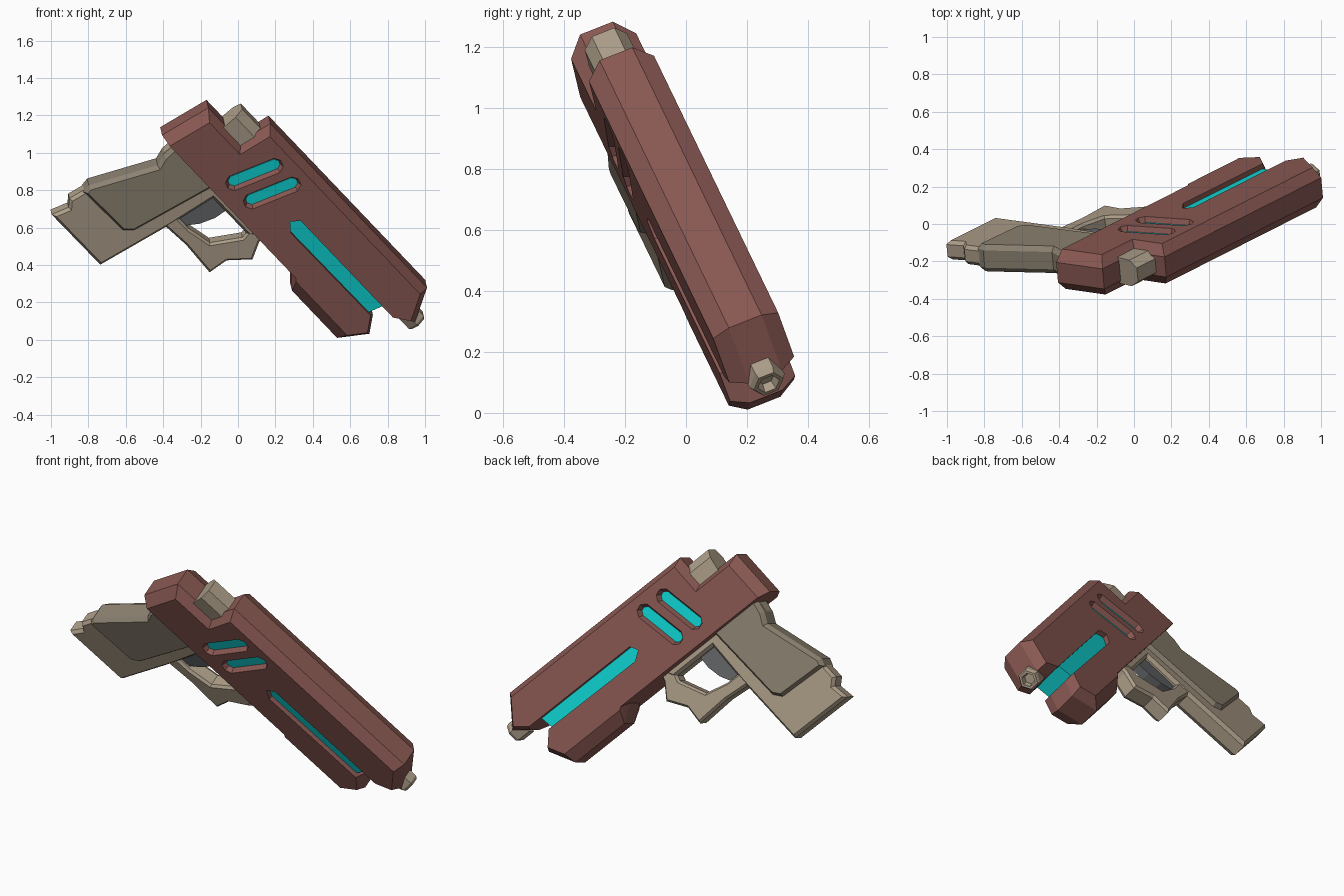
import bpy, bmesh, math
from mathutils import Vector

if "Cube" in bpy.data.objects:
    bpy.data.objects.remove(bpy.data.objects["Cube"])

# Tilted frame of the pistol: forward, up and sideways
FWD = Vector((0.652, 0.330, -0.683)).normalized()
SIDE = Vector((0.085, -0.927, -0.366))
SIDE = (SIDE - FWD * SIDE.dot(FWD)).normalized()
UP = SIDE.cross(FWD)
ORIGIN = Vector((0, -0.017, 0.6))


def place(s, t, h):
    return ORIGIN + FWD * s + UP * t + SIDE * h


def material(name, rgb):
    m = bpy.data.materials.new(name)
    m.diffuse_color = (*rgb, 1)
    m.use_nodes = True
    m.node_tree.nodes["Principled BSDF"].inputs["Base Color"].default_value = m.diffuse_color
    return m


MAROON = material("maroon", (0.25, 0.098, 0.085))
TAN = material("tan", (0.41, 0.335, 0.245))
DARK_TAN = material("dark tan", (0.265, 0.225, 0.165))
CYAN = material("cyan", (0.005, 0.66, 0.66))
GREY = material("grey", (0.13, 0.135, 0.14))


def inset(poly, dists):
    """Move every edge of a counter-clockwise polygon inwards by its own distance."""
    n = len(poly)
    if not isinstance(dists, (list, tuple)):
        dists = [dists] * n
    lines = []
    for i in range(n):
        a, b = Vector(poly[i]), Vector(poly[(i + 1) % n])
        d = (b - a).normalized()
        lines.append((a + Vector((-d.y, d.x)) * dists[i], d))
    out = []
    for i in range(n):
        (p, d), (q, e) = lines[i - 1], lines[i]
        cross = d.x * e.y - d.y * e.x
        w = q - p
        k = (w.x * e.y - w.y * e.x) / cross
        out.append(tuple(p + d * k))
    return out


def loft(name, mat, rings):
    """Skin rings of (s, t, h) points and cap both ends."""
    bm = bmesh.new()
    vs = [[bm.verts.new(place(*p)) for p in r] for r in rings]
    n = len(vs[0])
    for a, b in zip(vs, vs[1:]):
        for i in range(n):
            j = (i + 1) % n
            bm.faces.new((a[i], a[j], b[j], b[i]))
    bm.faces.new(vs[0][::-1])
    bm.faces.new(vs[-1])
    bmesh.ops.recalc_face_normals(bm, faces=bm.faces)
    mesh = bpy.data.meshes.new(name)
    bm.to_mesh(mesh)
    bm.free()
    mesh.materials.append(mat)
    ob = bpy.data.objects.new(name, mesh)
    bpy.context.collection.objects.link(ob)
    return ob


def ring(poly, h):
    return [(s, t, h) for s, t in poly]


def slab(name, mat, poly, half, edge=None, dists=0.015):
    """Side profile given thickness, with chamfered edges when edge is set."""
    if edge is None:
        return loft(name, mat, [ring(poly, -half), ring(poly, half)])
    small = inset(poly, dists)
    return loft(name, mat, [ring(small, -half), ring(poly, -edge),
                            ring(poly, edge), ring(small, half)])


# Slide with the open front slot and rear notch
slide_profile = [(-0.70, 0.06), (0.36, 0.06), (0.45, -0.013), (0.82, -0.013),
                 (0.92, 0.13), (0.85, 0.215), (0.176, 0.21), (0.124, 0.25),
                 (0.157, 0.295), (0.95, 0.295), (1.035, 0.355), (0.93, 0.53),
                 (-0.355, 0.53), (-0.385, 0.345), (-0.65, 0.345)]
slide_bevel = [0, 0.02, 0.06, 0.03, 0.02, 0, 0, 0, 0, 0.02, 0.035, 0.04, 0.04, 0.04, 0.055]
slide = slab("slide", MAROON, slide_profile, 0.115, 0.058, slide_bevel)

# Light bar inside the front slot
slab("front_light_bar", CYAN,
     [(0.11, 0.205), (0.81, 0.205), (0.84, 0.30), (0.11, 0.30)], 0.088)


# Two slanted windows on each side, cut in with sloping walls
def window(shift):
    a = Vector((0.33, 0.944))
    b = Vector((a.y, -a.x))
    c = Vector((-0.212 + shift, 0.287))
    L, w = 0.16, 0.044
    pts = [(-L, -0.018), (-L + 0.03, -w), (L - 0.03, -w), (L, -0.018),
           (L, 0.018), (L - 0.03, w), (-L + 0.03, w), (-L, 0.018)]
    # reversed so the outline runs counter-clockwise
    return [tuple(c + a * p + b * q) for p, q in pts[::-1]]


for i, shift in enumerate((0, 0.145)):
    outer = window(shift)
    inner = inset(outer, 0.014)
    for side in (-1, 1):
        cutter = loft("window_cutter", MAROON,
                      [ring(inner, 0.082 * side), ring(outer, 0.115 * side),
                       ring(outer, 0.14 * side)])
        cutter.hide_render = True
        mod = slide.modifiers.new("window", 'BOOLEAN')
        mod.operation = 'DIFFERENCE'
        mod.solver = 'EXACT'
        mod.object = cutter
        bpy.context.view_layer.objects.active = slide
        bpy.ops.object.modifier_apply(modifier=mod.name)
        bpy.data.objects.remove(cutter)
    slab("window_light_%d" % (i + 1), CYAN, inset(inner, 0.001), 0.087)

# Frame core with the stepped grip
slab("grip_frame", TAN,
     [(-0.607, 0.08), (-0.607, 0.0), (-0.581, -0.07), (-0.737, -0.45),
      (-0.755, -0.547), (-0.719, -0.584), (-0.75, -0.678), (-0.354, -0.675),
      (-0.272, -0.24), (-0.235, 0.02), (0.06, 0.02), (0.10, 0.08)], 0.055, 0.035)

# Raised grip panels on both sides
slab("grip_panel", DARK_TAN,
     [(-0.607, 0.08), (-0.605, -0.01), (-0.583, -0.072), (-0.746, -0.419),
      (-0.737, -0.465), (-0.43, -0.455), (-0.385, -0.41), (-0.285, 0.08)],
     0.078, 0.05, 0.018)

# Trigger guard
slab("trigger_guard", TAN,
     [(-0.30, -0.275), (-0.13, -0.262), (0.078, -0.273), (0.088, -0.161),
      (0.178, -0.055), (0.125, 0.04), (0.12, 0.08), (0.03, 0.08), (0.045, -0.012),
      (-0.05, -0.16), (-0.19, -0.19), (-0.30, -0.19)], 0.05, 0.035, 0.012)

# Trigger
slab("trigger", GREY,
     [(-0.26, 0.04), (-0.26, -0.2), (-0.21, -0.195), (-0.165, -0.13),
      (-0.135, -0.05), (-0.125, 0.04)], 0.025)

# Breech block showing in the rear notch
block = [(0.28, -0.075), (0.42, -0.075), (0.47, -0.04),
         (0.47, 0.04), (0.42, 0.075), (0.28, 0.075)]
loft("breech_block", TAN, [[(s, t, h) for t, h in block] for s in (-0.515, -0.32)])


# Hollow six-sided muzzle
def hexagon(s, r):
    return [(s, 0.352 + r * math.sin(math.radians(60 * k)),
             r * math.cos(math.radians(60 * k))) for k in range(6)]


loft("muzzle", TAN, [hexagon(0.97, 0.062), hexagon(1.05, 0.062), hexagon(1.066, 0.052),
                     hexagon(1.066, 0.038), hexagon(1.035, 0.03)])
